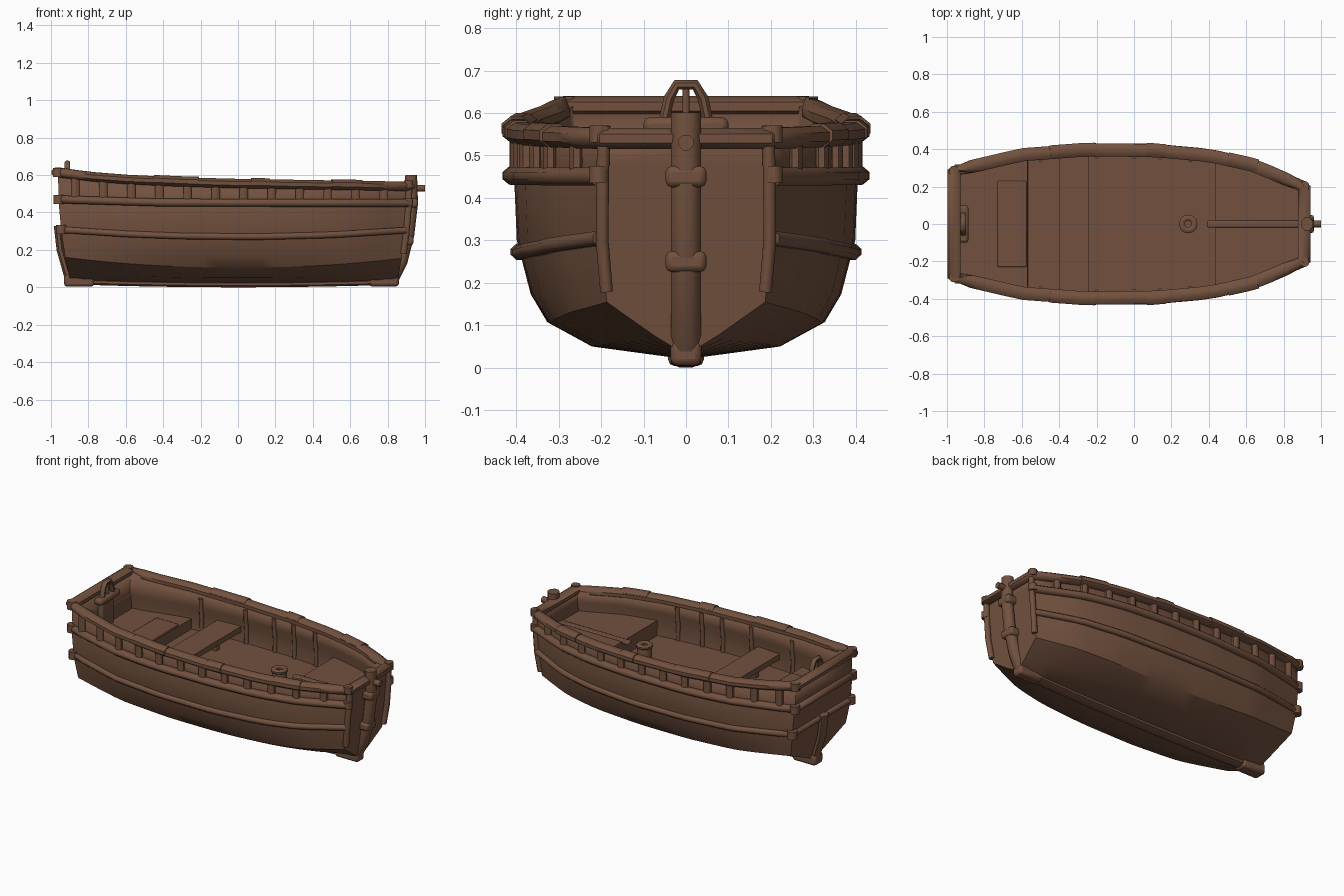
import bpy, bmesh, math
from mathutils import Vector

if "Cube" in bpy.data.objects:
    bpy.data.objects.remove(bpy.data.objects["Cube"])

wood = bpy.data.materials.new("brown_wood")
wood.use_nodes = True
color = (0.17, 0.083, 0.049, 1)
wood.diffuse_color = color
bsdf = wood.node_tree.nodes["Principled BSDF"]
bsdf.inputs["Base Color"].default_value = color
bsdf.inputs["Roughness"].default_value = 0.8

STERN, BOW = -0.962, 0.91
BEAM = [(STERN, .29), (-.6, .378), (-.25, .405), (.1, .402), (.4, .375), (.65, .318), (BOW, .2)]
SHEER = [(STERN, .615), (-.8, .593), (-.6, .577), (-.3, .563), (0, .555), (BOW, .54)]
MID = [(STERN, .47), (-.4, .453), (BOW, .45)]
LOW = [(STERN, .308), (-.6, .285), (-.3, .274), (.1, .27), (.5, .28), (BOW, .305)]
# height, width share amidships, width share at the ends
SIDE = [(.02, 0, 0), (.05, .55, .33), (.105, .8, .96), (.17, .9, .98), (.3, .985, 1),
        (.44, 1, 1), (.48, .97, .97), (.7, .98, .98)]
FLOOR = .325


def lerp(knots, v):
    """Piecewise linear lookup."""
    if v <= knots[0][0]:
        return knots[0][1]
    for (a, p), (b, q) in zip(knots, knots[1:]):
        if v <= b:
            return p + (q - p) * (v - a) / (b - a)
    return knots[-1][1]


def lift(x, z):
    return 0.06 * x * x * min(1, z / .1) if z < .2 else 0


def half_width(x, z):
    raised = [(h + lift(x, h), f + (e - f) * x * x) for h, f, e in SIDE]
    return lerp(BEAM, x) * lerp(raised, z)


def rake(x, z):
    end = max(0, (abs(x) - .5) / .42)
    return x - math.copysign(end * max(0, .58 - z) ** 2 * .2, x)


def finish(name, bm, angle=35, bevel=0):
    me = bpy.data.meshes.new(name)
    bm.to_mesh(me)
    bm.free()
    me.materials.append(wood)
    ob = bpy.data.objects.new(name, me)
    bpy.context.collection.objects.link(ob)
    if bevel:
        mod = ob.modifiers.new("soft_edges", 'BEVEL')
        mod.width, mod.segments = bevel, 2
    bpy.ops.object.select_all(action='DESELECT')
    ob.select_set(True)
    bpy.context.view_layer.objects.active = ob
    bpy.ops.object.shade_smooth_by_angle(angle=math.radians(angle))
    return ob


def box(name, x, y, z, bevel=.006):
    """Box from (min, max) pairs."""
    bm = bmesh.new()
    bmesh.ops.create_cube(bm, size=1)
    for v in bm.verts:
        v.co = [(lo + hi) / 2 + c * (hi - lo) for c, (lo, hi) in zip(v.co, (x, y, z))]
    return finish(name, bm, bevel=bevel)


def sweep(name, path, width, height, up=(0, 0, 1), closed=False, sides=8):
    """Round-cornered bar along a path; width lies across, height along up."""
    bm = bmesh.new()
    pts, rings, n = [Vector(p) for p in path], [], len(path)
    for i, p in enumerate(pts):
        a = pts[i - 1] if i or closed else p
        b = pts[(i + 1) % n] if i < n - 1 or closed else p
        across = (b - a).cross(Vector(up)).normalized()
        rise = across.cross(b - a).normalized()
        ring = []
        for k in range(sides):
            t = 2 * math.pi * (k + .5) / sides
            ring.append(bm.verts.new(p + across * math.cos(t) * width * .54 + rise * math.sin(t) * height * .54))
        rings.append(ring)
    for i in range(n if closed else n - 1):
        r, s = rings[i], rings[(i + 1) % n]
        for k in range(sides):
            bm.faces.new((r[k], r[k - 1], s[k - 1], s[k]))
    if not closed:
        bm.faces.new(rings[0])
        bm.faces.new(rings[-1])
    bmesh.ops.recalc_face_normals(bm, faces=bm.faces)
    return finish(name, bm, 50)


def stations(a, b, n):
    return [a + (b - a) * i / n for i in range(n + 1)]


# hull shell: lofted sections closed by flat end boards
bm = bmesh.new()
rows = []
for x in stations(STERN, BOW, 24):
    levels = [h + lift(x, h) for h, f, e in SIDE[:-1]] + [lerp(SHEER, x)]
    half = [(half_width(x, z), z) for z in levels]
    loop = [(-y, z) for y, z in reversed(half[1:])] + half
    rows.append([bm.verts.new((rake(x, z), y, z)) for y, z in loop])
for r, s in zip(rows, rows[1:]):
    for k in range(len(r) - 1):
        bm.faces.new((r[k], s[k], s[k + 1], r[k + 1]))
bm.faces.new(rows[0])
bm.faces.new(rows[-1])
bmesh.ops.recalc_face_normals(bm, faces=bm.faces)
if min(bm.faces, key=lambda f: f.calc_center_median().z).normal.z > 0:
    bmesh.ops.reverse_faces(bm, faces=bm.faces)
hull = finish("hull", bm, 30)
shell = hull.modifiers.new("thickness", 'SOLIDIFY')
shell.thickness, shell.offset = .03, -1


# rails wrapping both sides and the stern
def rail_path(knots, out):
    side = []
    for x in stations(BOW, STERN, 20):
        z = lerp(knots, x)
        side.append((rake(x, z) + (-out if x == STERN else 0), half_width(x, z) + out, z))
    return side + [(x, -y, z) for x, y, z in reversed(side)]


sweep("gunwale", rail_path(SHEER, .002), .07, .05, closed=True)
sweep("middle_rail", rail_path(MID, .006), .05, .042)
sweep("lower_rail", rail_path(LOW, .003), .036, .034)

# bulwark stanchions, rail pads and inner ribs on both sides
for s in (-1, 1):
    for i in range(12):
        x = -.87 + i * .15
        z0, z1 = lerp(MID, x), lerp(SHEER, x)
        y = s * (half_width(x, .5) + .006)
        sweep("stanchion", [(x, y, z0), (x, y, z1)], .035, .045, (1, 0, 0))
    for x in (-.5, -.2, 0, .14, .3):
        path = [(x, s * (half_width(x, z) - .03), z) for z in (FLOOR, .4, .47, .54)]
        sweep("inner_rib", path, .025, .025, (1, 0, 0))
    for x, length in ((-.33, .24), (.12, .1), (.58, .16)):
        path = [(u, s * (half_width(u, .55) + .006), lerp(SHEER, u) + .003)
                for u in stations(x - length / 2, x + length / 2, 3)]
        sweep("rail_pad", path, .07, .055)
    # bow corner posts with knobs
    post = [(rake(BOW, z) + .006, s * (half_width(BOW, z) - .002), z) for z in (.57, .45, .3, .18)]
    sweep("corner_post", post, .03, .035, (1, 0, 0))
    for z in (.55, .455):
        sweep("post_knob", [(.912, s * .205, z - .02), (.912, s * .205, z + .02)], .045, .05, (1, 0, 0))
    # stern corner knobs
    for knots in (SHEER, MID, LOW):
        z = lerp(knots, STERN)
        x, y = rake(STERN, z), s * half_width(STERN, z)
        sweep("stern_knob", [(x, y, z - .024), (x, y, z + .024)], .055, .055, (1, 0, 0))


# decks follow the inside of the hull
def deck(name, x0, x1, z0, z1):
    bm = bmesh.new()
    layers = []
    for z in (z0, z1):
        edge = [(rake(x, z), half_width(x, z) - .015) for x in stations(x0, x1, 8)]
        loop = edge + [(x, -y) for x, y in reversed(edge)]
        layers.append([bm.verts.new((x, y, z)) for x, y in loop])
    n = len(layers[0])
    for layer in layers:
        bm.faces.new(layer)
    for k in range(n):
        bm.faces.new((layers[0][k - 1], layers[0][k], layers[1][k], layers[1][k - 1]))
    bmesh.ops.recalc_face_normals(bm, faces=bm.faces)
    return finish(name, bm)


deck("floor", -.6, .47, FLOOR - .03, FLOOR)
deck("stern_bench", STERN + .015, -.57, FLOOR - .01, .39)
deck("bow_deck", .435, BOW - .015, FLOOR - .01, .42)
deck("thwart", -.4, -.24, .385, .42)
box("bench_board", (-.73, -.575), (-.23, .23), (.38, .402))
for s in (-1, 1):
    box("thwart_leg", (-.36, -.28), (s * .2 - .02, s * .2 + .02), (FLOOR - .005, .39))

# bow deck spine and hollow floor socket
box("tiller", (.39, .88), (-.018, .018), (.405, .428))
ring = [(.29 + .034 * math.cos(t), .034 * math.sin(t)) for t in stations(0, 2 * math.pi, 12)[:-1]]
sweep("socket_wall", [(x, y, FLOOR + .05) for x, y in ring], .02, .12, closed=True)
sweep("socket_lip", [(x, y, FLOOR + .105) for x, y in ring], .032, .025, closed=True)

# keel, bow post and stern heel
sweep("keel", [(x, 0, .016 + .02 * x * x) for x in stations(-.84, .8, 10)], .07, .032)
sweep("bow_post", [(.925, 0, .6), (.93, 0, .45), (.91, 0, .28), (.875, 0, .14), (.84, 0, .06), (.72, 0, .045)],
      .07, .065, (1, 0, .3))
box("bow_foot", (.70, .86), (-.036, .036), (.005, .07), .015)
sweep("stern_heel", [(-.965, 0, .33), (-.95, 0, .2), (-.91, 0, .06)], .07, .04, (1, 0, 0))
box("stern_foot", (-.93, -.77), (-.042, .042), (.004, .07), .015)
for x, z in ((.928, .45), (.903, .25)):
    box("post_band", (x - .04, x + .035), (-.048, .048), (z - .025, z + .025), .014)
sweep("bow_pin", [(.92, 0, .53), (1.0, 0, .53)], .036, .036)

# stern handle on its base
box("handle_base", (-.94, -.885), (-.1, .1), (.55, .59), .015)
sweep("stern_handle", [(-.912, y, z) for y, z in
                       ((-.052, .58), (-.04, .635), (-.022, .666), (.022, .666), (.04, .635), (.052, .58))],
      .025, .03, (1, 0, 0))
sweep("handle_pin", [(-.912, 0, .58), (-.912, 0, .665)], .016, .016, (1, 0, 0))
box("handle_bracket", (-.94, -.905), (-.06, .06), (.38, .57), .01)
